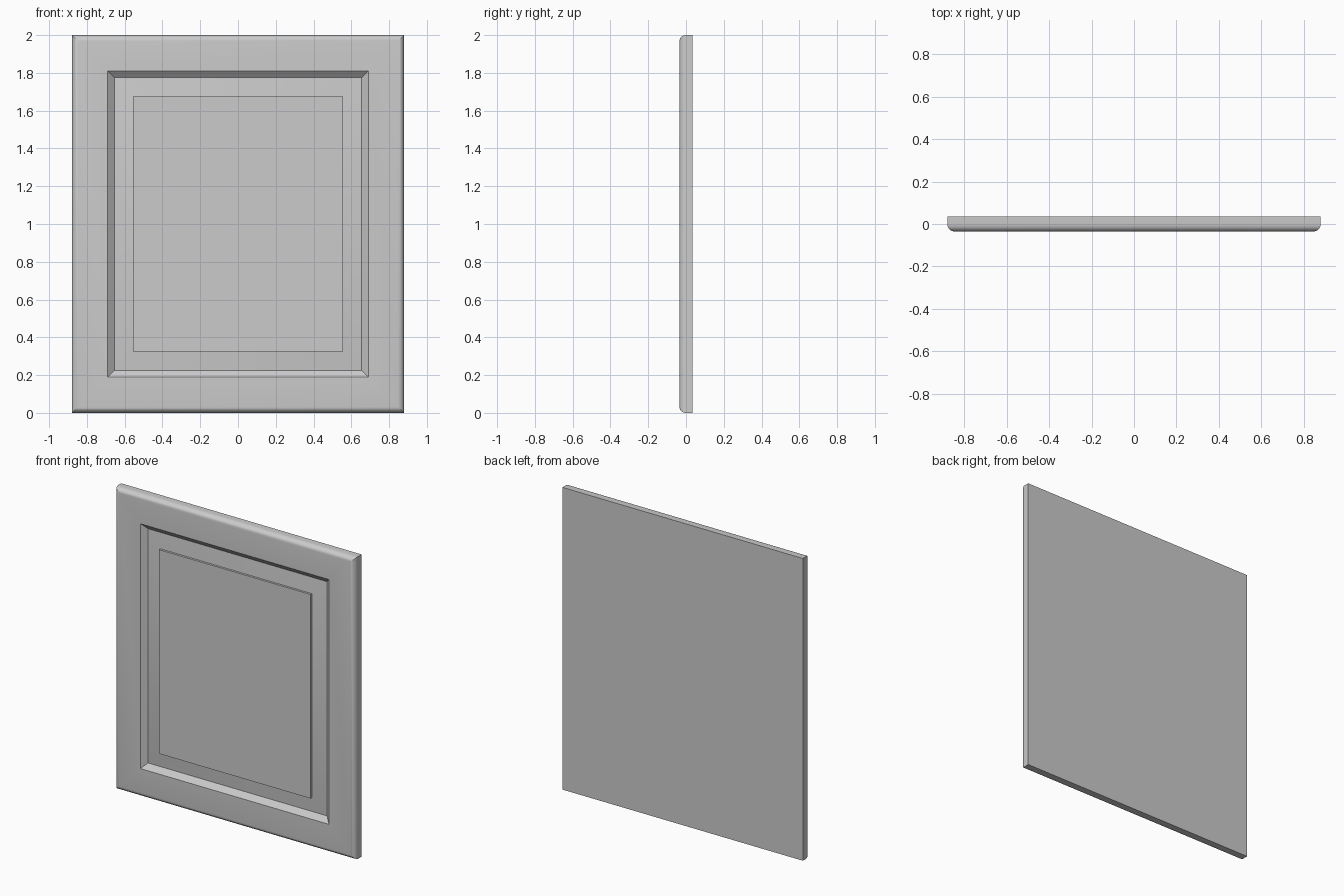
import bpy
import bmesh
import math

cube = bpy.data.objects.get("Cube")
if cube:
    bpy.data.objects.remove(cube, do_unlink=True)

HALF_W, HEIGHT, FRONT, BACK = 0.88, 2.0, -0.035, 0.035
RADIUS, ARC_STEPS = 0.033, 6

# Plain grey paint
paint = bpy.data.materials.new("grey_paint")
paint.use_nodes = True
grey = (0.6, 0.6, 0.6, 1)
paint.diffuse_color = grey
paint.node_tree.nodes["Principled BSDF"].inputs["Base Color"].default_value = grey

# Section from the back edge to the raised field, as (inset, y)
section = [(0, BACK)]
for i in range(ARC_STEPS + 1):
    a = math.pi / 2 * i / ARC_STEPS
    section.append((RADIUS * (1 - math.cos(a)), FRONT + RADIUS * (1 - math.sin(a))))
section += [
    (0.19, FRONT),            # inner edge of the frame
    (0.225, FRONT + 0.03),    # foot of the sloped moulding
    (0.325, FRONT + 0.014),   # top of the panel bevel
    (0.325, FRONT),           # raised field edge
]


def ring(bm, inset, y):
    """Rectangle of vertices at a given inset from the door outline."""
    x, low, high = HALF_W - inset, inset, HEIGHT - inset
    return [bm.verts.new((px, y, pz))
            for px, pz in ((-x, low), (x, low), (x, high), (-x, high))]


# Door: nested rectangles bridged from back to field
bm = bmesh.new()
rings = [ring(bm, *point) for point in section]
for outer, inner in zip(rings, rings[1:]):
    for i in range(4):
        j = (i + 1) % 4
        bm.faces.new((outer[i], outer[j], inner[j], inner[i]))
bm.faces.new(rings[-1])
bm.faces.new(rings[0][::-1])
bmesh.ops.recalc_face_normals(bm, faces=bm.faces)

mesh = bpy.data.meshes.new("panel_door")
bm.to_mesh(mesh)
bm.free()
mesh.materials.append(paint)
door = bpy.data.objects.new("panel_door", mesh)
bpy.context.collection.objects.link(door)

# Smooth the rounded rim only
bpy.ops.object.select_all(action="DESELECT")
door.select_set(True)
bpy.context.view_layer.objects.active = door
bpy.ops.object.shade_smooth_by_angle(angle=math.radians(18))
